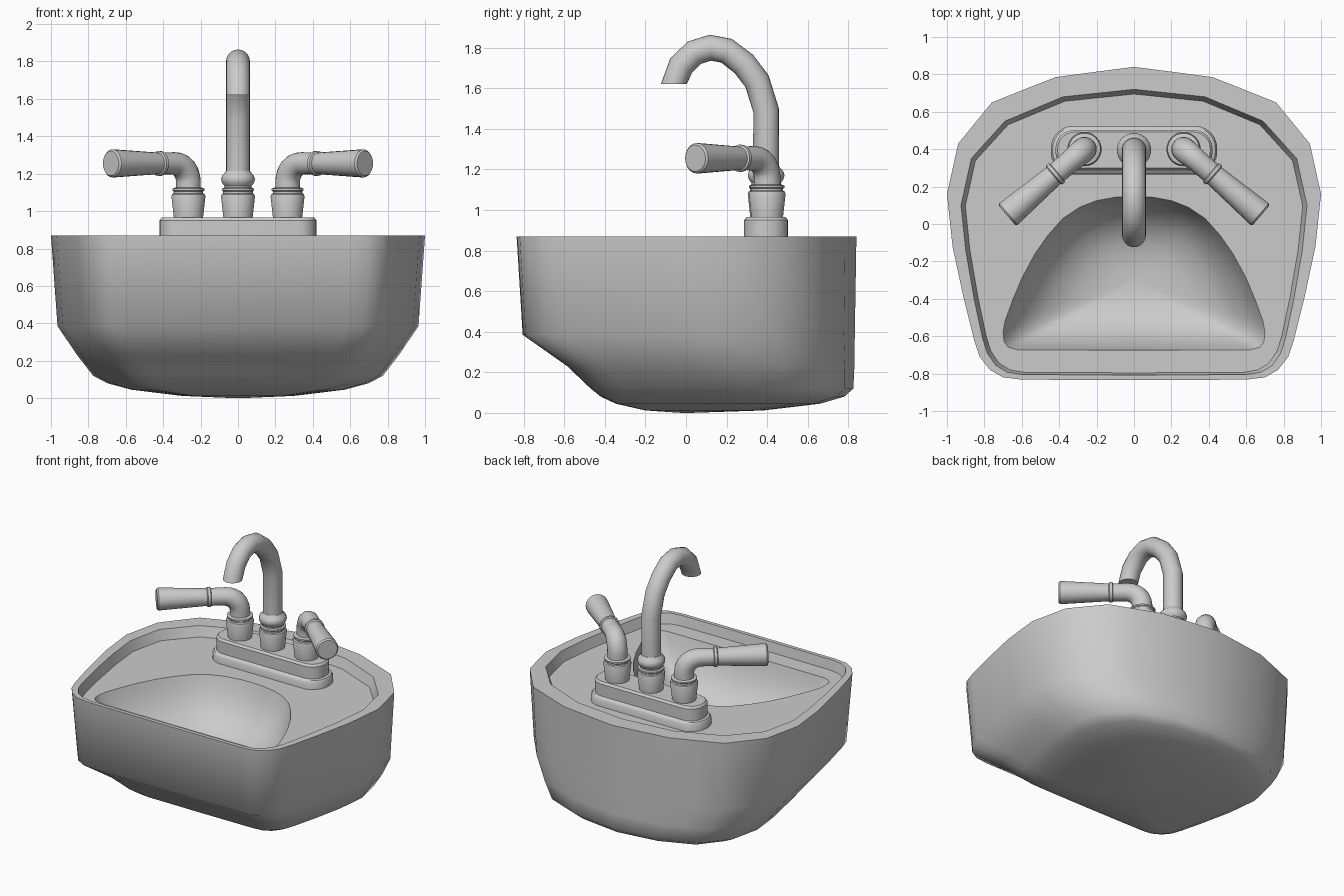
import bpy, bmesh
from math import sin, cos, pi, radians
from mathutils import Vector as V

if "Cube" in bpy.data.objects:
    bpy.data.objects.remove(bpy.data.objects["Cube"])


def loft(name, rings, angle=35):
    """Skin a list of equal-length closed rings and cap both ends."""
    n = len(rings[0])
    verts = [tuple(p) for r in rings for p in r]
    faces = [(k * n + i, k * n + (i + 1) % n, (k + 1) * n + (i + 1) % n, (k + 1) * n + i)
             for k in range(len(rings) - 1) for i in range(n)]
    faces += [tuple(range(n))[::-1], tuple(range(len(verts) - n, len(verts)))]
    me = bpy.data.meshes.new(name)
    me.from_pydata(verts, [], faces)
    bm = bmesh.new()
    bm.from_mesh(me)
    bmesh.ops.recalc_face_normals(bm, faces=bm.faces)
    bm.to_mesh(me)
    bm.free()
    ob = bpy.data.objects.new(name, me)
    bpy.context.collection.objects.link(ob)
    bpy.ops.object.select_all(action='DESELECT')
    ob.select_set(True)
    bpy.context.view_layer.objects.active = ob
    bpy.ops.object.shade_smooth_by_angle(angle=radians(angle))
    return ob


def sweep(name, pts, side, tangents, sides=20):
    """Round tube through (point, radius) pairs; side is normal to the path plane."""
    rings = []
    for (p, r), t in zip(pts, tangents):
        u = t.normalized().cross(side)
        rings.append([p + r * (cos(2 * pi * i / sides) * side + sin(2 * pi * i / sides) * u)
                      for i in range(sides)])
    return loft(name, rings)


def turned(name, base, axis, profile):
    """Lathe: profile holds (distance along axis, radius)."""
    side = axis.orthogonal().normalized()
    return sweep(name, [(base + axis * d, r) for d, r in profile], side, [axis] * len(profile))


def path_tangents(ps):
    m = len(ps) - 1
    return [(ps[min(i + 1, m)] - ps[i]).normalized() * (i < m) + (ps[i] - ps[max(i - 1, 0)]).normalized() * (i > 0)
            for i in range(m + 1)]


def closed(half):
    """Mirror a half outline (back centre to front centre) across x."""
    return half + [(-x, y) for x, y in half[-2:0:-1]]


# Sink outlines: outer edge, inner edge of lip, bowl opening
outer = closed([(0, .84), (.21, .813), (.42, .785), (.59, .718), (.76, .65), (.94, .43), (1, .16),
                (.97, -.12), (.91, -.4), (.855, -.62), (.825, -.71), (.77, -.78), (.7, -.82),
                (.6, -.832), (0, -.835)])
inner = closed([(0, .72), (.19, .7), (.38, .68), (.535, .615), (.69, .55), (.87, .35), (.925, .1),
                (.9, -.14), (.855, -.4), (.81, -.61), (.785, -.69), (.74, -.755), (.68, -.792),
                (.6, -.805), (0, -.808)])
bowl = closed([(0, .15), (.1, .143), (.2, .125), (.29, .09), (.38, .03), (.46, -.06), (.53, -.16),
               (.6, -.29), (.65, -.41), (.69, -.52), (.7, -.58), (.695, -.63), (.67, -.66),
               (.62, -.673), (0, -.675)])


def level(sx, y0, y1, z):
    return [(x * sx, y0 + (y + .835) / 1.675 * (y1 - y0), z) for x, y in outer]


DECK = .8
rings = [level(*a) for a in [
    (.02, -.02, .02, 0), (.3, -.2, .38, .012), (.57, -.345, .66, .045), (.7, -.42, .78, .08),
    (.775, -.47, .825, .12), (.86, -.585, .83, .23), (.965, -.805, .832, .385), (1, -.835, .84, .87)]]
rings.append([(x, y, .87) for x, y in inner])
rings.append([(x * .975, y * .965 if y > 0 else y * .985, DECK) for x, y in inner])
for s, z in [(1, DECK), (.95, .72), (.85, .62), (.68, .53), (.45, .47), (.2, .45), (.02, .445)]:
    rings.append([(x * s, (y + .3) * s - .3, z) for x, y in bowl])
loft("sink_basin", rings, 55)

# Faucet base plate with two tiers
CY = .395


def rounded(hx, hy, r, z):
    pts = []
    for k, (a, b) in enumerate([(1, 1), (-1, 1), (-1, -1), (1, -1)]):
        for i in range(7):
            t = (k + i / 6) * pi / 2
            pts.append((a * (hx - r) + r * cos(t), CY + b * (hy - r) + r * sin(t), z))
    return pts


loft("faucet_base_plate", [rounded(*a) for a in [
    (.445, .13, .12, DECK - .02), (.445, .13, .12, .845), (.435, .12, .11, .86),
    (.42, .108, .1, .865), (.42, .108, .1, .95), (.408, .096, .088, .965)]])

# Spout: turned foot, then a gooseneck cut flat at the mouth
UP = V((0, 0, 1))
foot = [(0, .078), (.125, .092), (.135, .088), (.14, .08), (.15, .08), (.155, .086), (.165, .086), (.17, .074)]
turned("spout_foot", V((0, CY, .955)), UP, foot + [
    (.18, .074), (.195, .086), (.215, .092), (.235, .086), (.25, .072), (.26, .066)])
neck = [V((0, y, z)) for y, z in [
    (CY, 1.19), (CY, 1.49), (.35, 1.635), (.285, 1.72), (.2, 1.785), (.12, 1.8),
    (.04, 1.775), (-.025, 1.71), (-.06, 1.62)]]
tans = path_tangents(neck)
tans[-1] = -UP
sweep("spout_neck", [(p, .064) for p in neck], V((1, 0, 0)), tans)

# Handles: turned valve, elbow and flared grip on each side
for s, label in ((-1, "left"), (1, "right")):
    root = V((s * .265, CY + .005, 0))
    out = V((s * .41, -.35, 0)).normalized()
    turned(label + "_valve", root + UP * .955, UP, foot)
    R = .1
    elbow = [root + UP * 1.11]
    elbow += [root + out * (R * (1 - cos(a))) + UP * (1.155 + R * sin(a))
              for a in [i * pi / 12 for i in range(7)]]
    elbow.append(root + out * .21 + UP * 1.255)
    radii = [.066] * 5 + [.064, .062, .06, .058]
    sweep(label + "_elbow", list(zip(elbow, radii)), out.cross(UP), path_tangents(elbow))
    turned(label + "_grip", root + out * .19 + UP * 1.255, out, [
        (0, .058), (.005, .067), (.022, .067), (.028, .058), (.33, .075), (.345, .075), (.355, .066)])
